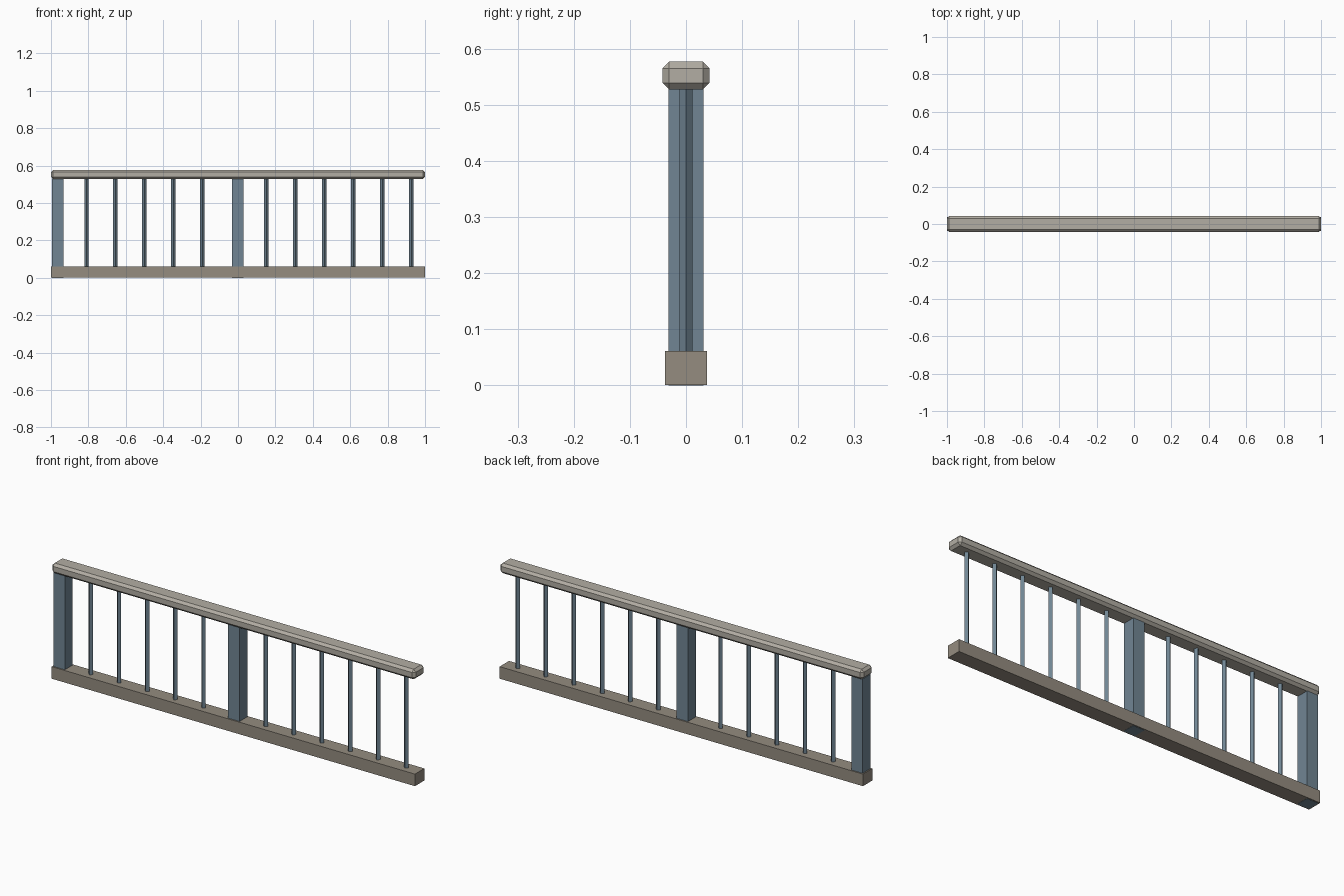
import bpy
import math

default = bpy.data.objects.get("Cube")
if default:
    bpy.data.objects.remove(default, do_unlink=True)


def make_material(name, srgb):
    color = [(c / 255) ** 2.2 for c in srgb] + [1.0]
    mat = bpy.data.materials.new(name)
    mat.use_nodes = True
    mat.diffuse_color = color
    mat.node_tree.nodes["Principled BSDF"].inputs["Base Color"].default_value = color
    return mat


rail_stone = make_material("light_stone", (177, 172, 162))
base_stone = make_material("brown_stone", (147, 139, 127))
blue_metal = make_material("blue_grey_metal", (112, 132, 146))


def box(name, x, width, depth, bottom, top, mat):
    bpy.ops.mesh.primitive_cube_add(size=1, location=(x, 0, (bottom + top) / 2))
    obj = bpy.context.object
    obj.name = name
    obj.scale = (width, depth, top - bottom)
    bpy.ops.object.transform_apply(location=False, rotation=False, scale=True)
    obj.data.materials.append(mat)
    return obj


BASE_TOP, RAIL_BOTTOM, RAIL_TOP = 0.061, 0.527, 0.577

# Base beam, with the post feet showing just below it
box("base_beam", 0, 2.0, 0.074, 0.001, BASE_TOP, base_stone)

# Chamfered handrail
rail = box("handrail", 0, 2.0, 0.084, RAIL_BOTTOM, RAIL_TOP, rail_stone)
bevel = rail.modifiers.new("chamfer", 'BEVEL')
bevel.width = 0.012
bevel.segments = 1

# Square posts at the end and the middle
for name, x in (("end_post", -0.963), ("middle_post", -0.001)):
    box(name, x, 0.062, 0.062, 0, RAIL_BOTTOM + 0.003, blue_metal)

# Thin four-sided balusters, turned corner forward
SPACING = 0.155
for side, start, count in (("right", -0.81, 5), ("left", 0.152, 6)):
    for i in range(count):
        bottom, top = BASE_TOP - 0.01, RAIL_BOTTOM + 0.003
        bar = box(f"{side}_baluster_{i + 1}", start + i * SPACING,
                  0.017, 0.017, bottom, top, blue_metal)
        bar.rotation_euler.z = math.radians(45)
